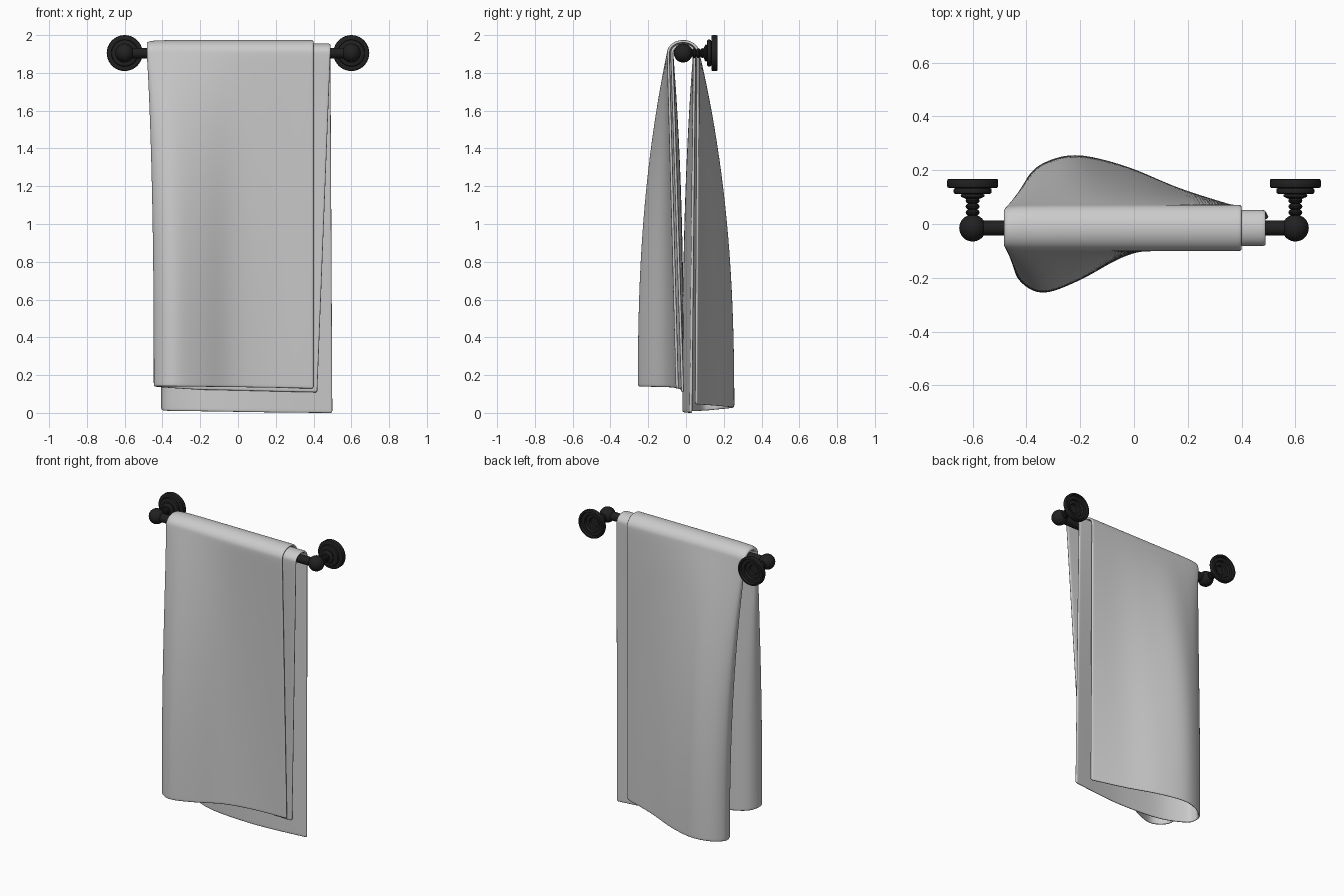
import bpy, bmesh
from math import sin, cos, pi
from mathutils import Vector, Matrix

if "Cube" in bpy.data.objects:
    bpy.data.objects.remove(bpy.data.objects["Cube"])

BAR_Y, BAR_Z = -0.015, 1.905
black = bpy.data.materials.new("black_metal")
black.diffuse_color = (0.015, 0.015, 0.015, 1)
black.use_nodes = True
black.node_tree.nodes["Principled BSDF"].inputs["Base Color"].default_value = black.diffuse_color


def finish(name, bm, mat=None, angle=None):
    me = bpy.data.meshes.new(name)
    bm.to_mesh(me)
    bm.free()
    ob = bpy.data.objects.new(name, me)
    bpy.context.collection.objects.link(ob)
    if mat:
        me.materials.append(mat)
    bpy.context.view_layer.objects.active = ob
    bpy.ops.object.select_all(action='DESELECT')
    ob.select_set(True)
    if angle:
        bpy.ops.object.shade_smooth_by_angle(angle=angle)
    else:
        bpy.ops.object.shade_smooth()
    return ob


# Rail
bm = bmesh.new()
bmesh.ops.create_cone(bm, cap_ends=True, segments=32, radius1=0.028, radius2=0.028, depth=1.2,
                      matrix=Matrix.Translation((0, BAR_Y, BAR_Z)) @ Matrix.Rotation(pi / 2, 4, 'Y'))
finish("rail", bm, black, 0.6)

# Wall mounts: ball, beaded neck and stepped plate turned around the y axis
profile = [(0.05 * sin(a * pi / 16), BAR_Y - 0.05 * cos(a * pi / 16)) for a in range(15)]
for y in (0.043, 0.065, 0.087):
    profile += [(0.017, y - 0.011), (0.024, y - 0.006), (0.026, y), (0.024, y + 0.006)]
for r, y0, y1 in ((0.045, 0.099, 0.112), (0.071, 0.112, 0.134), (0.095, 0.134, 0.168)):
    b = 0.007
    profile += [(r - b, y0), (r - 0.3 * b, y0 + 0.3 * b), (r, y0 + b), (r, y1 - b), (r - 0.3 * b, y1 - 0.3 * b),
                (r - b, y1)]
# recessed rings on the wall side
profile += [(.082, .168), (.078, .152), (.058, .152), (.054, .135), (.034, .135), (.03, .12), (0, .12)]


def wall_mount(name, x):
    bm = bmesh.new()
    vs = [bm.verts.new((x + r, y, BAR_Z)) for r, y in profile]
    es = [bm.edges.new(p) for p in zip(vs, vs[1:])]
    bmesh.ops.spin(bm, geom=vs + es, cent=(x, 0, BAR_Z), axis=(0, 1, 0), angle=2 * pi, steps=40)
    bmesh.ops.remove_doubles(bm, verts=bm.verts, dist=1e-5)
    bmesh.ops.recalc_face_normals(bm, faces=bm.faces)
    finish(name, bm, black, 0.6)


wall_mount("wall_mount_left", -0.6)
wall_mount("wall_mount_right", 0.6)

# Towel: cross-section keys run outer edge -> left fold -> inner edge
# over the rail: x, layer (0 inner, 1 outer), easing of the flare
over = [(.40, 1, 1), (.2, 1, 1.3), (0, 1, 1.8), (-.2, 1, 2.4), (-.36, .98, 2.4), (-.45, .8, 2.4), (-.475, .38, 2.4),
        (-.45, 0, 2.2), (-.25, 0, 2.6), (0, 0, 2.6), (.2, 0, 2), (.49, 0, 1)]
# hem of each hanging side: x, y, z
front = [(.40, -.045, .128), (.17, -.065, .133), (-.03, -.11, .136), (-.2, -.2, .138), (-.34, -.249, .14),
         (-.425, -.2, .14), (-.435, -.13, .138), (-.38, -.065, .133), (-.22, -.026, .123), (0, -.02, .118),
         (.2, -.02, .113), (.42, -.018, .108)]
back = [(.40, .052, .045), (.17, .125, .04), (-.03, .207, .033), (-.21, .249, .028), (-.33, .222, .023),
        (-.39, .17, .018), (-.397, .12, .013), (-.36, .07, .01), (-.2, .005, .008), (.05, -.012, .004),
        (.25, -.002, .001), (.5, .027, -.001)]


def arc(k, a):
    x, layer, _ = k
    ry, rz = .06 + .019 * layer, .043 + .019 * layer
    return Vector((x, BAR_Y - ry * cos(a), BAR_Z + rz * sin(a)))


def hanging(hem, a, d):
    row = []
    for k, h in zip(over, hem):
        p, h = arc(k, a), Vector(h)
        w = 1 - (1 - d) ** k[2]
        row.append(Vector((p.x + (h.x - p.x) * w, p.y + (h.y - p.y) * w, p.z + (h.z - p.z) * d)))
    return row


def resample(keys, n=4):
    pts = [2 * keys[0] - keys[1]] + keys + [2 * keys[-1] - keys[-2]]
    out = []
    for i in range(len(keys) - 1):
        a, b, c, e = pts[i:i + 4]
        ts = [j / n for j in range(n)]
        if i == 0:
            ts.insert(1, .08)
        if i == len(keys) - 2:
            ts.append(.94)
        for t in ts:
            out.append(.5 * (2 * b + (c - a) * t + (2 * a - 5 * b + 4 * c - e) * t * t
                             + (3 * b - a - 3 * c + e) * t ** 3))
    return out + [keys[-1]]


steps = [.05, .12, .2, .3, .4, .5, .6, .7, .8, .9, .96, .99, 1]
rows = [hanging(front, 0, d) for d in reversed(steps)]
rows += [[arc(k, pi * i / 12) for k in over] for i in range(13)]
rows += [hanging(back, pi, d) for d in steps]

bm = bmesh.new()
grid = [[bm.verts.new(p) for p in resample(r)] for r in rows]
for r0, r1 in zip(grid, grid[1:]):
    for i in range(len(r0) - 1):
        bm.faces.new((r0[i], r0[i + 1], r1[i + 1], r1[i]))
bmesh.ops.recalc_face_normals(bm, faces=bm.faces)
towel = finish("towel", bm)
solid = towel.modifiers.new("thickness", 'SOLIDIFY')
solid.thickness, solid.offset = 0.015, 0
sub = towel.modifiers.new("soft", 'SUBSURF')
sub.levels = sub.render_levels = 2
